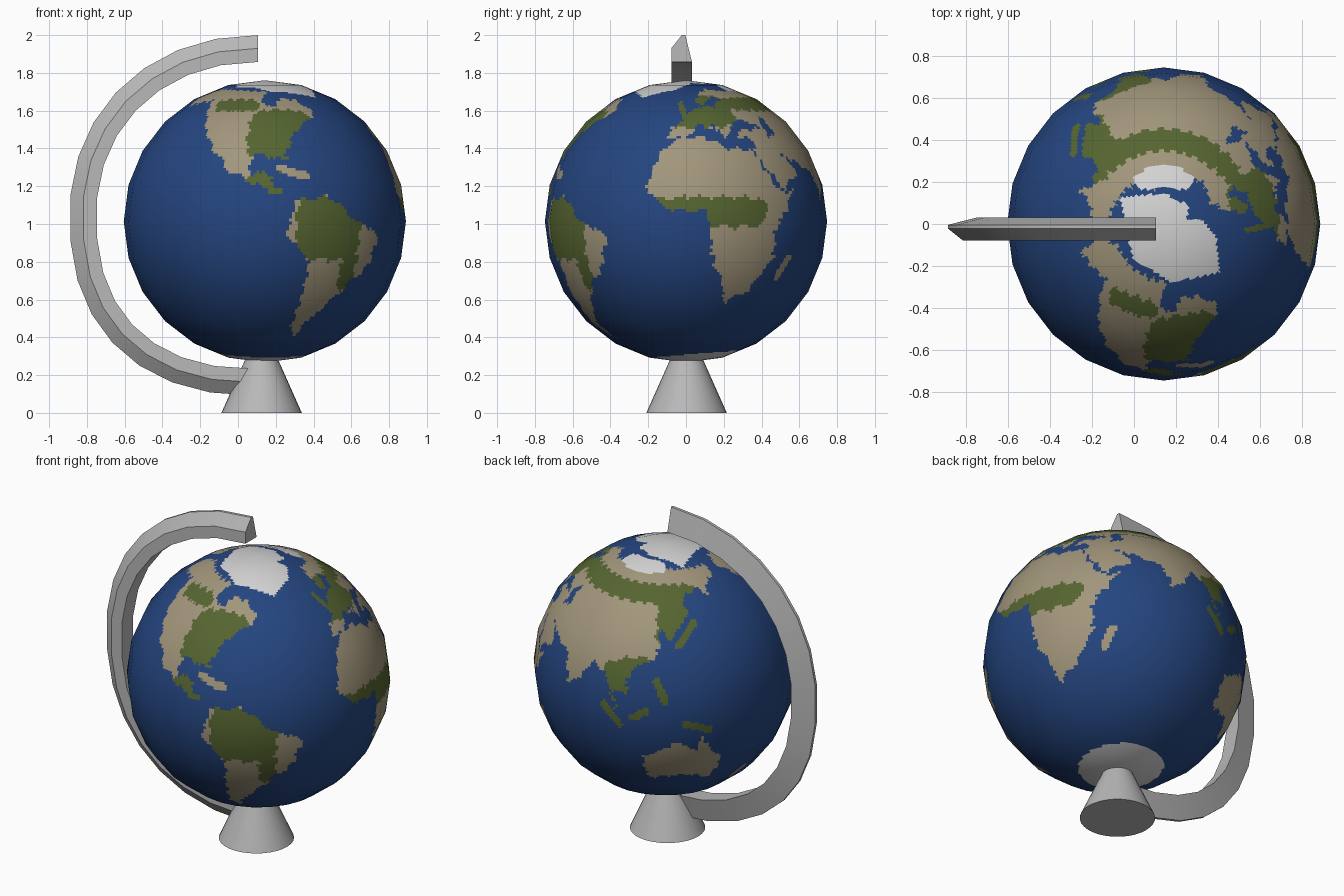
import bpy, bmesh, math

if "Cube" in bpy.data.objects:
    bpy.data.objects.remove(bpy.data.objects["Cube"])

def material(name, rgb):
    m = bpy.data.materials.new(name)
    m.diffuse_color = (*rgb, 1)
    m.use_nodes = True
    m.node_tree.nodes["Principled BSDF"].inputs["Base Color"].default_value = m.diffuse_color
    return m

OCEAN, DRY, GREEN, ICE = range(4)
map_mats = [material("ocean_blue", (0.018, 0.060, 0.215)),
            material("dry_land_tan", (0.36, 0.305, 0.20)),
            material("forest_green", (0.092, 0.130, 0.030)),
            material("ice_white", (0.66, 0.66, 0.66))]
metal = material("stand_grey", (0.48, 0.48, 0.48))

# ---- Simplified continents as (longitude, latitude) outlines ----
north_america = [(-168, 66), (-156, 71), (-87, 68), (-94, 59), (-82, 54), (-78, 61), (-64, 59), (-56, 51),
                 (-66, 45), (-75, 39), (-81, 26), (-96, 29), (-97, 20), (-88, 20), (-83, 10), (-78, 7), (-95, 16),
                 (-106, 21), (-124, 41), (-136, 59), (-162, 56)]
south_america = [(-77, 8), (-62, 11), (-50, 1), (-35, -6), (-39, -18), (-48, -26), (-58, -38), (-66, -46),
                 (-67, -55), (-74, -50), (-70, -18), (-81, -5)]
africa = [(-6, 36), (10, 37), (20, 31), (33, 31), (43, 12), (51, 12), (40, -4), (40, -14), (33, -27), (20, -35),
          (12, -17), (9, 4), (-8, 5), (-17, 14), (-13, 27)]
europe = [(-9, 37), (-9, 43), (-1, 44), (-4, 48), (9, 55), (21, 55), (28, 60), (22, 63), (13, 56), (6, 59),
          (14, 67), (25, 71), (46, 68), (46, 41), (38, 46), (29, 45), (22, 37), (13, 45), (17, 39), (9, 44), (-1, 37)]
asia = [(46, 68), (80, 73), (104, 77), (130, 71), (180, 69), (178, 63), (163, 60), (157, 52), (155, 59), (137, 55),
        (140, 48), (128, 35), (122, 40), (121, 28), (108, 21), (107, 10), (101, 12), (103, 2), (97, 16), (90, 22),
        (77, 8), (72, 21), (49, 29), (59, 22), (45, 13), (35, 29), (36, 36), (28, 37), (29, 41), (46, 41)]
australia = [(114, -22), (130, -12), (139, -17), (142, -11), (153, -26), (149, -38), (137, -33), (116, -35)]

# Islands as thick strokes: from (lon, lat) to (lon, lat)
islands = [(45, -23, 49, -15), (-2, 52, -4, 57), (132, 33, 142, 42), (97, 4, 104, -4), (111, 0, 116, 3),
           (134, -3, 145, -7), (121, 17, 125, 8), (169, -45, 176, -39), (-83, 22, -72, 19)]

# Forest belts on land as rounded boxes: centre lon, lat, half sizes
forests = [(-80, 39, 19, 14), (-111, 56, 17, 4), (-88, 14, 11, 6), (-62, -3, 15, 13), (-51, -20, 4, 9),
           (10, 4, 26, 6), (9, 53, 23, 11), (88, 57, 62, 5), (134, 43, 14, 13), (124, 9, 30, 18)]

# Arctic ice seen from above the pole, on a unit disc
arctic = [(-.28, .17), (0, .2), (.16, .12), (.15, .03), (.24, .03), (.34, -.08), (.36, -.31), (.24, -.34),
          (.05, -.38), (-.2, -.22)]

def inside(x, y, p):
    hit = False
    for (ax, ay), (bx, by) in zip(p, p[1:] + p[:1]):
        if (ay > y) != (by > y) and x < ax + (y - ay) * (bx - ax) / (by - ay):
            hit = not hit
    return hit

def near_stroke(x, y, stroke, width=1.8):
    ax, ay, bx, by = stroke
    dx, dy = bx - ax, by - ay
    t = max(0, min(1, ((x - ax) * dx + (y - ay) * dy) / (dx * dx + dy * dy)))
    return math.hypot(x - ax - t * dx, y - ay - t * dy) < width

def in_round_box(x, y, box):
    cx, cy, rx, ry = box
    return ((x - cx) / rx) ** 4 + ((y - cy) / ry) ** 4 < 1

def colour_at(d):
    lon, lat = math.degrees(math.atan2(d.y, d.x)), math.degrees(math.asin(d.z))
    # southern ice cap with a wavy coast, northern ice by outline
    if lat < -71 + 4 * math.cos(math.radians(lon - 100)) or (lat > 55 and inside(d.x, d.y, arctic)):
        return ICE
    # northern tip of the largest continent is iced too
    if in_round_box(lon, lat, (90, 72, 35, 4)):
        return ICE
    # ragged coasts
    x = lon + 0.8 * math.sin(lat * 0.9) + 0.4 * math.sin(lat * 2.3)
    y = lat + 0.8 * math.sin(lon * 0.7) + 0.4 * math.sin(lon * 1.9)
    land = (any(inside(x, y, p) for p in (north_america, south_america, africa, europe, asia, australia))
            or any(near_stroke(lon, lat, s) for s in islands))
    if not land or in_round_box(x, y, (51, 42, 3, 5)):  # inland sea
        return OCEAN
    return GREEN if any(in_round_box(x, y, b) for b in forests) else DRY

def facet(a, step=math.pi / 12):
    """Point on a 24-sided polygon at angle a."""
    i = math.floor(a / step + 1e-5)
    t = a / step - i
    return [f(i * step) * (1 - t) + f((i + 1) * step) * t for f in (math.cos, math.sin)]

def make_object(name, bm, mats, loc=(0, 0, 0)):
    me = bpy.data.meshes.new(name)
    bm.to_mesh(me)
    bm.free()
    for m in mats:
        me.materials.append(m)
    ob = bpy.data.objects.new(name, me)
    ob.location = loc
    bpy.context.collection.objects.link(ob)
    return ob

# ---- Globe: fine grid for the map, laid onto a 24-sided ball ----
bm = bmesh.new()
bmesh.ops.create_uvsphere(bm, u_segments=288, v_segments=144, radius=1)
for f in bm.faces:
    f.material_index = colour_at(f.calc_center_median().normalized())
    f.smooth = True
for v in bm.verts:
    c, s = facet(math.atan2(v.co.y, v.co.x))
    cl, sl = facet(math.asin(max(-1, min(1, v.co.z))))
    v.co = (0.747 * cl * c, 0.747 * cl * s, 0.747 * sl)
globe = make_object("globe", bm, map_mats, (0.142, 0, 1.014))
globe.data.normals_split_custom_set_from_vertices([v.co.normalized() for v in globe.data.vertices])

# ---- Foot: tapered cone under the globe ----
bm = bmesh.new()
bmesh.ops.create_cone(bm, cap_ends=True, segments=32, radius1=0.213, radius2=0.075, depth=0.31)
for f in bm.faces:
    f.smooth = len(f.verts) == 4
make_object("foot", bm, [metal], (0.125, 0.003, 0.155))

# ---- Arm: ridged section swept along a C-shaped curve ----
STEPS = 15
path = []
for i in range(STEPS + 1):
    a = math.pi * i / STEPS
    n = 2.1 if a < math.pi / 2 else 2.3  # the lower half is a little squarer
    cz = math.cos(a)
    path.append((0.106 - 0.998 * abs(math.sin(a)) ** (2 / n),
                 1.045 + 0.955 * math.copysign(abs(cz) ** (2 / n), cz)))
section = [(0, -.022), (0, -.004), (.142, .032), (.142, -.078), (.07, -.078)]  # (depth inward, y)
bm = bmesh.new()
rings = []
for i, (x, z) in enumerate(path):
    (ax, az), (bx, bz) = path[max(i - 1, 0)], path[min(i + 1, STEPS)]
    n = math.hypot(bx - ax, bz - az)
    nx, nz = -(bz - az) / n, (bx - ax) / n
    if i in (0, STEPS):
        nx, nz = 0, (-1 if i == 0 else 1)
    rings.append([bm.verts.new((x + nx * d, y, z + nz * d)) for d, y in section])
for a, b in zip(rings, rings[1:]):
    for k in range(5):
        bm.faces.new((a[k], a[(k + 1) % 5], b[(k + 1) % 5], b[k]))
bm.faces.new(rings[0])
bm.faces.new(rings[-1])
bmesh.ops.recalc_face_normals(bm, faces=bm.faces)
arm = make_object("arm", bm, [metal])
bpy.context.view_layer.objects.active = arm
arm.select_set(True)
bpy.ops.object.shade_smooth_by_angle(angle=math.radians(25))
